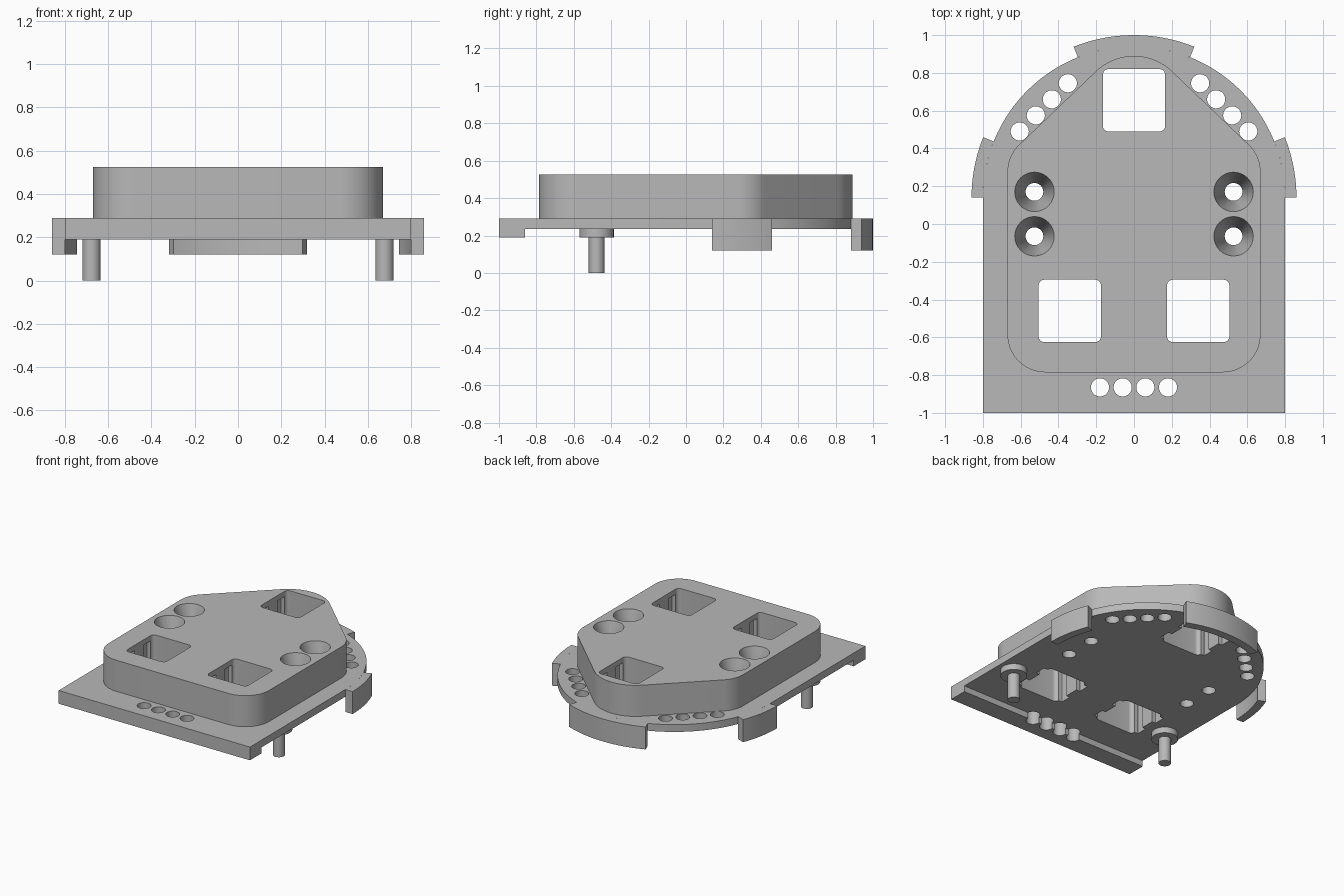
import bpy, bmesh
from math import sin, cos, pi, radians

cube = bpy.data.objects.get("Cube")
if cube:
    bpy.data.objects.remove(cube, do_unlink=True)

grey = bpy.data.materials.new("plain grey")
grey.use_nodes = True
colour = (0.48, 0.48, 0.48, 1)
grey.diffuse_color = colour
grey.node_tree.nodes["Principled BSDF"].inputs["Base Color"].default_value = colour

PLATE_LOW, PLATE_TOP, HOUSING_TOP, LIP_LOW, TAB_LOW = 0.235, 0.29, 0.525, 0.19, 0.12
ARC_Y, ARC_R, TAB_R = 0.14, 0.8, 0.86


def arc(cx, cy, r, a0, a1, n=16):
    """Points on an arc, angles in degrees."""
    return [(cx + r * cos(radians(a0 + (a1 - a0) * i / n)),
             cy + r * sin(radians(a0 + (a1 - a0) * i / n))) for i in range(n + 1)]


def loft(name, low, high, z0, z1):
    """Solid between two matching outlines."""
    bm = bmesh.new()
    a = [bm.verts.new((x, y, z0)) for x, y in low]
    b = [bm.verts.new((x, y, z1)) for x, y in high]
    bm.faces.new(a[::-1])
    bm.faces.new(b)
    for i in range(len(a)):
        j = (i + 1) % len(a)
        bm.faces.new((a[i], a[j], b[j], b[i]))
    bmesh.ops.recalc_face_normals(bm, faces=bm.faces)
    mesh = bpy.data.meshes.new(name)
    bm.to_mesh(mesh)
    bm.free()
    mesh.materials.append(grey)
    ob = bpy.data.objects.new(name, mesh)
    bpy.context.collection.objects.link(ob)
    return ob


def prism(name, outline, z0, z1):
    return loft(name, outline, outline, z0, z1)


def circle(x, y, r, n=32):
    return arc(x, y, r, 0, 360, n)[:-1]


def rounded_box(x, y, hx, hy, r):
    pts = []
    for k, (sx, sy) in enumerate([(1, 1), (-1, 1), (-1, -1), (1, -1)]):
        pts += arc(x + sx * (hx - r), y + sy * (hy - r), r, 90 * k, 90 * k + 90, 6)
    return pts


def carve(ob, cutters):
    """Subtract the cutters, bake the result and drop the cutters."""
    for c in cutters:
        c.hide_render = True
        mod = ob.modifiers.new("cut", "BOOLEAN")
        mod.operation, mod.solver, mod.object = "DIFFERENCE", "EXACT", c
    dg = bpy.context.evaluated_depsgraph_get()
    dg.update()
    baked = bpy.data.meshes.new_from_object(ob.evaluated_get(dg))
    ob.modifiers.clear()
    ob.data = baked
    for c in cutters:
        bpy.data.objects.remove(c, do_unlink=True)


# Hole layouts
windows = [(0, 0.655), (-0.34, -0.46), (0.34, -0.46)]
screws = [(s * 0.527, y) for s in (-1, 1) for y in (0.17, -0.065)]
arc_holes = [(s * (0.35 + 0.085 * i), 0.745 - 0.085 * i) for s in (-1, 1) for i in range(4)]
front_holes = [(-0.18 + 0.12 * i, -0.865) for i in range(4)]


def shared_cutters():
    """Window shafts with clip notches under a thin rim, and screw shafts."""
    cuts = []
    for x, y in windows:
        cuts.append(prism("cutter", rounded_box(x, y, 0.165, 0.165, 0.03), -1, 1))
        for dy in (-0.095, 0.095):
            cuts.append(prism("cutter", rounded_box(x, y + dy, 0.195, 0.042, 0.004), -1, 0.485))
    cuts += [prism("cutter", circle(x, y, 0.047), -1, 1) for x, y in screws]
    return cuts


# Base plate with round back
outline = [(-ARC_R, -1), (ARC_R, -1)] + arc(0, ARC_Y, ARC_R, 0, 180, 64)
plate = prism("base_plate", outline, PLATE_LOW, PLATE_TOP)
carve(plate, shared_cutters() + [prism("cutter", circle(x, y, 0.048), -1, 1)
                                 for x, y in arc_holes + front_holes])

# Lip under the front edge
lip = prism("front_lip", [(-ARC_R, -1), (ARC_R, -1), (ARC_R, -0.86), (-ARC_R, -0.86)],
            LIP_LOW, PLATE_LOW)
carve(lip, [prism("cutter", circle(x, y, 0.048), -1, 1) for x, y in front_holes])

# Raised housing: rounded front corners, tapered to a rounded back
slant = 46
body = (arc(-0.47, -0.585, 0.2, 180, 270) + arc(0.47, -0.585, 0.2, 270, 360)
        + arc(0.47, 0.275, 0.2, 0, slant) + arc(0, 0.6, 0.29, slant, 180 - slant, 24)
        + arc(-0.47, 0.275, 0.2, 180 - slant, 180))
housing = prism("housing", body, PLATE_TOP, HOUSING_TOP)
rise = 0.01
sinks = [loft("cutter", circle(x, y, 0.046), circle(x, y, 0.107),
              PLATE_TOP + rise, HOUSING_TOP + rise) for x, y in screws]
carve(housing, shared_cutters() + sinks)

# Curved tabs hanging from the rim
for name, a0, a1 in [("left_tab", 0, 21.8), ("back_tab", 68.2, 111.8), ("right_tab", 158.2, 180)]:
    ring = arc(0, ARC_Y, TAB_R, a0, a1) + arc(0, ARC_Y, ARC_R, a1, a0)
    prism(name, ring, TAB_LOW, PLATE_TOP)

# Locating pins with collars
for side, s in (("left", 1), ("right", -1)):
    x, y = s * 0.677, -0.478
    prism(side + "_collar", circle(x, y, 0.092), LIP_LOW, PLATE_LOW)
    prism(side + "_pin", circle(x, y, 0.042), 0, LIP_LOW)

# Smooth the round walls, keep edges sharp
bpy.ops.object.select_all(action="DESELECT")
for ob in bpy.context.collection.objects:
    if ob.type == "MESH":
        ob.select_set(True)
        bpy.context.view_layer.objects.active = ob
bpy.ops.object.shade_smooth_by_angle(angle=radians(30))
